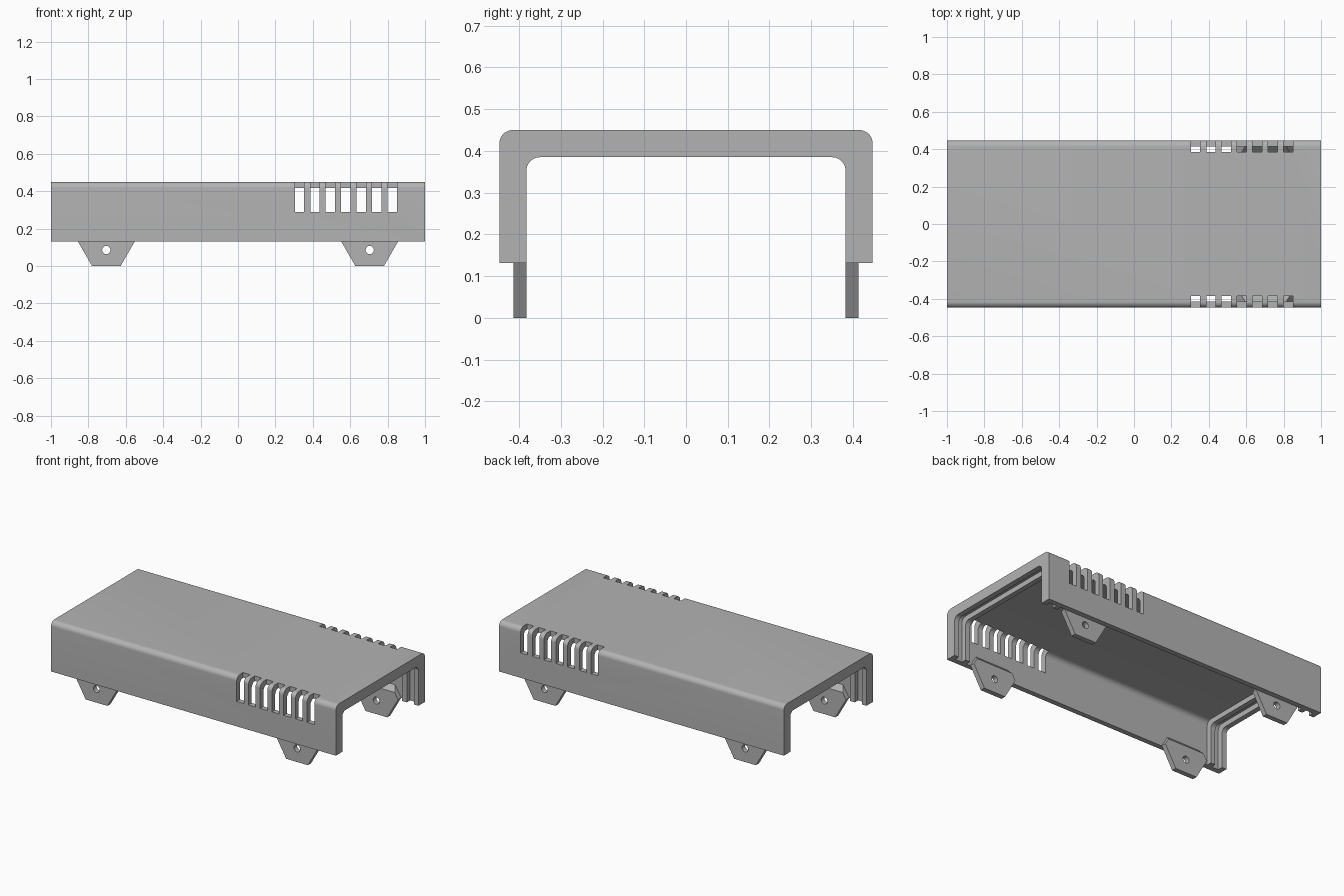
import bpy, bmesh, math
from mathutils import Vector

cube = bpy.data.objects.get("Cube")
if cube:
    bpy.data.objects.remove(cube, do_unlink=True)

HALF_W, TOP, BASE, WALL, FILLET = 0.447, 0.45, 0.132, 0.0325, 0.032

grey = bpy.data.materials.new("plain grey")
grey.use_nodes = True
colour = (0.45, 0.45, 0.45, 1)
grey.diffuse_color = colour
grey.node_tree.nodes["Principled BSDF"].inputs["Base Color"].default_value = colour


def prism(name, points, direction):
    """Extrude a flat outline along a vector."""
    bm = bmesh.new()
    face = bm.faces.new([bm.verts.new(p) for p in points])
    new = bmesh.ops.extrude_face_region(bm, geom=[face])["geom"]
    verts = [v for v in new if isinstance(v, bmesh.types.BMVert)]
    bmesh.ops.translate(bm, verts=verts, vec=direction)
    bmesh.ops.recalc_face_normals(bm, faces=bm.faces)
    mesh = bpy.data.meshes.new(name)
    bm.to_mesh(mesh)
    bm.free()
    mesh.materials.append(grey)
    obj = bpy.data.objects.new(name, mesh)
    bpy.context.collection.objects.link(obj)
    return obj


def arch(name, x0, x1, inset, bottom):
    """Block with two rounded upper edges, running along x."""
    w, top = HALF_W - inset, TOP - inset
    points = [(x0, w, bottom)]
    for side, start in ((1, 0), (-1, 90)):
        for i in range(11):
            a = math.radians(start + 9 * i)
            points.append((x0, side * (w - FILLET) + FILLET * math.cos(a),
                           top - FILLET + FILLET * math.sin(a)))
    points.append((x0, -w, bottom))
    return prism(name, points, (x1 - x0, 0, 0))


def box(name, x0, x1, y0, y1, z0, z1):
    return prism(name, [(x0, y0, z0), (x1, y0, z0), (x1, y1, z0), (x0, y1, z0)],
                 (0, 0, z1 - z0))


def activate(obj):
    bpy.ops.object.select_all(action='DESELECT')
    obj.select_set(True)
    bpy.context.view_layer.objects.active = obj


def cut(obj, cutter):
    """Subtract the cutter and discard it."""
    activate(obj)
    mod = obj.modifiers.new("cut", 'BOOLEAN')
    mod.operation, mod.solver, mod.object = 'DIFFERENCE', 'EXACT', cutter
    bpy.ops.object.modifier_apply(modifier=mod.name)
    bpy.data.objects.remove(cutter, do_unlink=True)


# Cover: rounded block hollowed out, leaving end rims and panel rails
shell = arch("cover_shell", -1, 1, 0, BASE)
cut(shell, arch("hollow", -1.1, 1.1, 2 * WALL, 0))
cut(shell, arch("cavity", -0.886, 0.886, WALL, 0))
for x in (-0.9675, 0.918):
    cut(shell, arch("panel_groove", x, x + 0.0495, WALL, 0))

# Vent slots through both upper edges near the left end
for i in range(7):
    x = 0.304 + 0.0825 * i
    for y in (-0.5, 0.384):
        cut(shell, box("slot", x, x + 0.05, y, y + 0.116, 0.29, 0.5))
activate(shell)
bpy.ops.object.shade_smooth_by_angle(angle=math.radians(30))

# Mounting tabs: hexagonal plates with a sloped top and a screw hole
R = BASE / math.cos(math.radians(30))
INNER = HALF_W - 2 * WALL
for xs, xname in ((-1, "right"), (1, "left")):
    for ys, yname in ((-1, "front"), (1, "back")):
        cx = 0.704 * xs
        hexagon = [(cx + R * math.cos(math.radians(60 * i)), ys * INNER,
                    BASE + R * math.sin(math.radians(60 * i))) for i in range(6)]
        tab = prism(f"{yname}_{xname}_tab", hexagon, (0, ys * (WALL - 0.001), 0))
        bm = bmesh.new()
        bm.from_mesh(tab.data)
        cutline = bmesh.ops.bisect_plane(
            bm, geom=bm.verts[:] + bm.edges[:] + bm.faces[:], clear_outer=True,
            plane_co=(0, ys * INNER, 0.172), plane_no=Vector((0, -ys, 1)))
        bmesh.ops.holes_fill(bm, edges=[e for e in cutline["geom_cut"]
                                        if isinstance(e, bmesh.types.BMEdge)])
        bmesh.ops.recalc_face_normals(bm, faces=bm.faces)
        bm.to_mesh(tab.data)
        bm.free()
        ring = [(cx + 0.022 * math.cos(math.tau * i / 24), ys * 0.3,
                 0.086 + 0.022 * math.sin(math.tau * i / 24)) for i in range(24)]
        cut(tab, prism("hole", ring, (0, ys * 0.2, 0)))
        activate(tab)
        bpy.ops.object.shade_smooth_by_angle(angle=math.radians(30))
